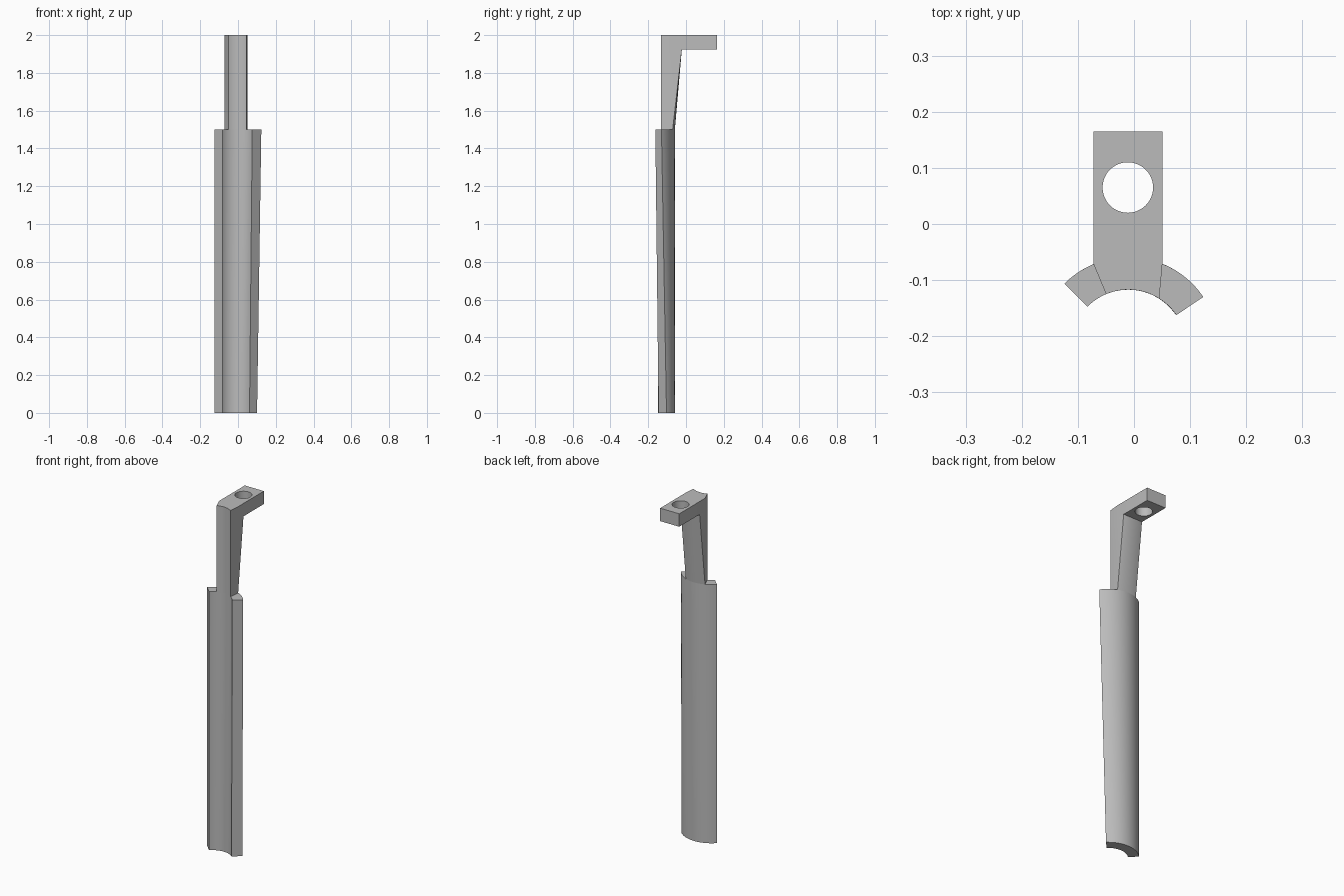
import bpy, bmesh
from math import radians, sin, cos

old = bpy.data.objects.get("Cube")
if old:
    bpy.data.objects.remove(old, do_unlink=True)

grey = bpy.data.materials.new("plain grey")
grey.use_nodes = True
colour = (0.5, 0.5, 0.5, 1)
grey.diffuse_color = colour
grey.node_tree.nodes["Principled BSDF"].inputs["Base Color"].default_value = colour

CX, CY = -0.01, -0.22        # axis of the curved wall
R_IN, R_OUT = 0.103, 0.161
SEGMENTS = 24
SHAFT_TOP, PLATE_BASE, TOP = 1.5, 1.925, 2.0


def arc(radius, start, end):
    """Points along an arc round the wall axis, angles in degrees."""
    steps = [radians(start + (end - start) * i / SEGMENTS) for i in range(SEGMENTS + 1)]
    return [(CX + radius * cos(a), CY + radius * sin(a)) for a in steps]


def loft(name, lower, upper, z0, z1):
    """Closed solid between two outlines with the same number of points."""
    bm = bmesh.new()
    a = [bm.verts.new((x, y, z0)) for x, y in lower]
    b = [bm.verts.new((x, y, z1)) for x, y in upper]
    bm.faces.new(a[::-1])
    bm.faces.new(b)
    for i in range(len(a)):
        j = (i + 1) % len(a)
        bm.faces.new((a[i], a[j], b[j], b[i]))
    bmesh.ops.remove_doubles(bm, verts=bm.verts, dist=1e-5)
    bmesh.ops.recalc_face_normals(bm, faces=bm.faces)
    mesh = bpy.data.meshes.new(name)
    bm.to_mesh(mesh)
    bm.free()
    mesh.materials.append(grey)
    obj = bpy.data.objects.new(name, mesh)
    bpy.context.collection.objects.link(obj)
    return obj


def smooth(obj):
    bpy.ops.object.select_all(action='DESELECT')
    obj.select_set(True)
    bpy.context.view_layer.objects.active = obj
    bpy.ops.object.shade_smooth_by_angle(angle=radians(30))


# Curved shaft: its left edge flares out towards the top
def wall(right_angle):
    return arc(R_IN, right_angle, 135) + arc(R_OUT, 135, right_angle)


shaft = loft("shaft", wall(46.5), wall(34), 0, SHAFT_TOP)

# Arm: curved at its foot, thickening to a straight back under the plate
inner = arc(R_IN, 57.7, 112.7)
outer = arc(R_OUT, 112.7, 67.9)
sides = [outer[0]], [outer[-1]]


def outline(back):
    return inner + sides[0] + back + sides[1]


arm = loft("arm", outline(outer), outline([(x, -0.022) for x, y in outer]),
           SHAFT_TOP, PLATE_BASE)

# Top plate with a round bolt hole
plate_outline = outline([(outer[0][0], 0.165), (outer[-1][0], 0.165)])
plate = loft("top_plate", plate_outline, plate_outline, PLATE_BASE, TOP)

bpy.ops.mesh.primitive_cylinder_add(vertices=48, radius=0.045, depth=0.3,
                                    location=(-0.011, 0.065, 1.96))
cutter = bpy.context.object
cutter.name = "hole_cutter"
cutter.data.materials.append(grey)
cutter.hide_render = True
hole = plate.modifiers.new("bolt hole", 'BOOLEAN')
hole.operation = 'DIFFERENCE'
hole.solver = 'EXACT'
hole.object = cutter
bpy.ops.object.select_all(action='DESELECT')
bpy.context.view_layer.objects.active = plate
plate.select_set(True)
bpy.ops.object.modifier_apply(modifier=hole.name)
bpy.data.objects.remove(cutter, do_unlink=True)

for part in (shaft, arm, plate):
    smooth(part)
